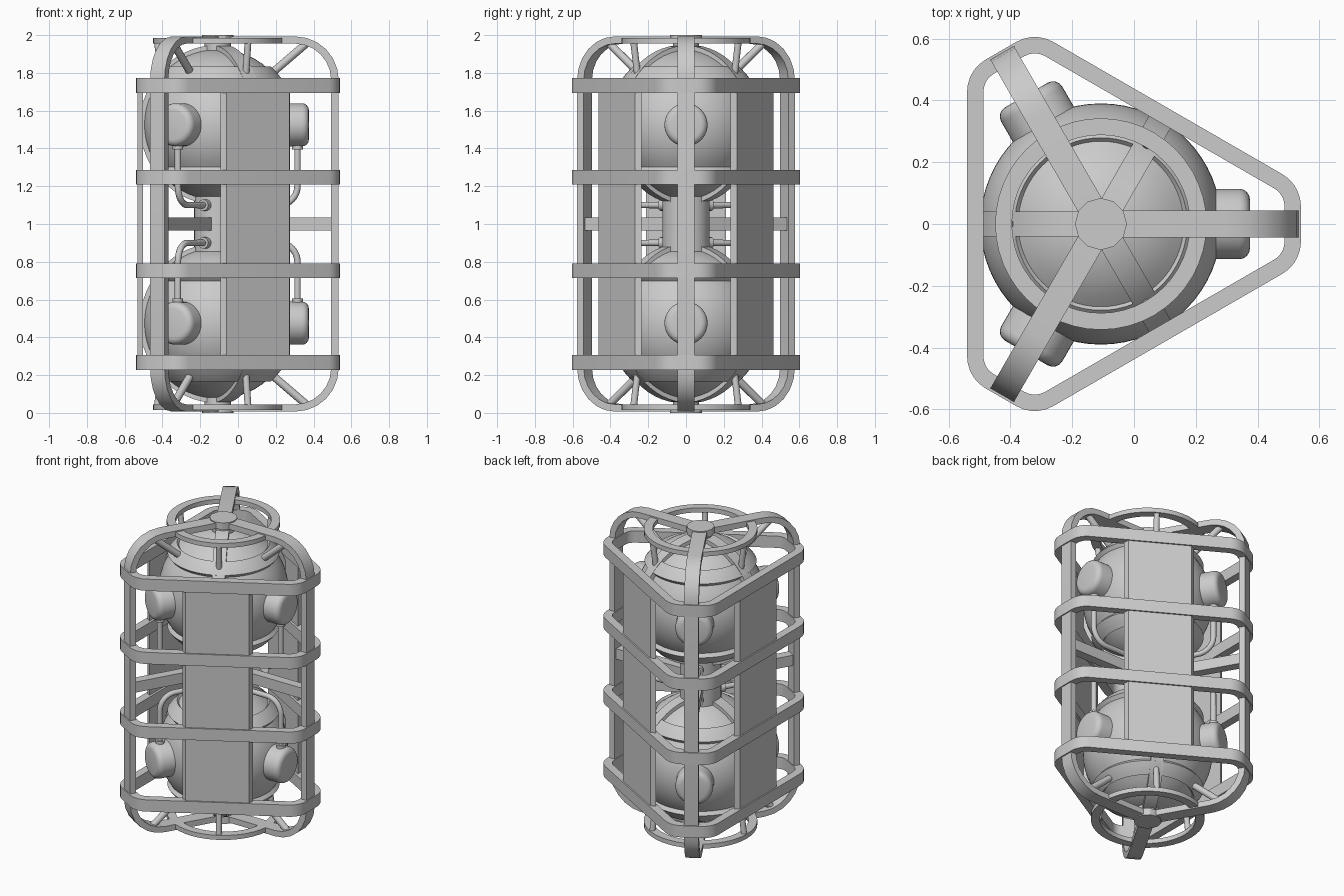
import bpy, bmesh
from math import sin, cos, pi, radians, tan
from mathutils import Vector

if "Cube" in bpy.data.objects:
    bpy.data.objects.remove(bpy.data.objects["Cube"])

CX = -0.107                      # axis of the triangular cage
CORNERS = [0, 120, 240]
SIDES = [60, 180, 300]


def polar(r, deg, z):
    a = radians(deg)
    return Vector((r * cos(a), r * sin(a), z))


def make(name, verts, faces, angle=30):
    me = bpy.data.meshes.new(name)
    me.from_pydata([(v[0] + CX, v[1], v[2]) for v in verts], [], faces)
    bm = bmesh.new()
    bm.from_mesh(me)
    bmesh.ops.remove_doubles(bm, verts=bm.verts, dist=1e-5)
    bmesh.ops.recalc_face_normals(bm, faces=bm.faces)
    bm.to_mesh(me)
    bm.free()
    ob = bpy.data.objects.new(name, me)
    bpy.context.collection.objects.link(ob)
    bpy.ops.object.select_all(action='DESELECT')
    ob.select_set(True)
    bpy.context.view_layer.objects.active = ob
    bpy.ops.object.shade_smooth_by_angle(angle=radians(angle))
    return ob


def band(name, outer, inner, lo, hi, place, closed=True):
    """Rectangular bar following two matching 2D loops, between two depths."""
    n = len(outer)
    verts = [place(p, d) for a, b in zip(outer, inner)
             for p, d in ((a, lo), (a, hi), (b, hi), (b, lo))]
    faces = []
    for i in range(n if closed else n - 1):
        j = (i + 1) % n
        for k in range(4):
            m = (k + 1) % 4
            faces.append((i * 4 + k, j * 4 + k, j * 4 + m, i * 4 + m))
    if not closed:
        faces += [(0, 1, 2, 3), tuple(range(4 * n - 4, 4 * n))]
    return make(name, verts, faces)


def lathe(name, profile, origin, direction, n=32, angle=30):
    """Spin (radius, height) points about a direction, capping both ends."""
    q = Vector(direction).to_track_quat('Z', 'Y')
    o = Vector(origin)
    verts = [o + q @ Vector((r * cos(2 * pi * i / n), r * sin(2 * pi * i / n), h))
             for r, h in profile for i in range(n)]
    m = len(profile)
    faces = [(k * n + i, k * n + (i + 1) % n, (k + 1) * n + (i + 1) % n, (k + 1) * n + i)
             for k in range(m - 1) for i in range(n)]
    faces += [tuple(range(n)), tuple(range((m - 1) * n, m * n))]
    return make(name, verts, faces, angle)


def rod(name, a, b, r, n=16):
    d = Vector(b) - Vector(a)
    return lathe(name, [(r, 0), (r, d.length)], a, d, n)


def box(name, deg, r0, r1, half_w, half_w2, z0, z1):
    """Radial block: width half_w at r0 and half_w2 at r1."""
    t = polar(1, deg + 90, 0)
    verts = [polar(r, deg, z) + t * w for z in (z0, z1)
             for r, w in ((r0, -half_w), (r0, half_w), (r1, half_w2), (r1, -half_w2))]
    return make(name, verts, [(0, 1, 2, 3), (4, 5, 6, 7), (0, 1, 5, 4),
                              (1, 2, 6, 5), (2, 3, 7, 6), (3, 0, 4, 7)], 15)


def tri_loop(side, tip, rad, seg=5):
    """Triangle with cut, rounded corners, by distance of sides and tips."""
    pts = []
    y = (side - tip * 0.5) / 0.866025
    for c in CORNERS:
        for s in (-1, 1):
            mid = c + 30 * s
            vert = polar(1, c, 0) * tip + polar(1, c + 90, 0) * (s * y)
            cen = vert - polar(rad / cos(radians(30)), mid, 0)
            for i in range(seg + 1):
                pts.append(cen + polar(rad, mid - 30 + 60 * i / seg, 0))
    return pts


# Four rounded triangular hoops
outer, inner = tri_loop(0.433, 0.647, 0.12), tri_loop(0.38, 0.594, 0.067)
for z in (0.267, 0.753, 1.247, 1.733):
    band("triangular_hoop", outer, inner, z - 0.039, z + 0.039,
         lambda p, d: (p[0], p[1], d))


# Corner ribs running from top hub to bottom hub
def rib_path(r, h, rad, seg=6):
    up = [(r - rad + rad * sin(t), 1 + h - rad + rad * cos(t))
          for t in (pi / 2 * i / seg for i in range(seg + 1))]
    up = [(0.0, 1 + h)] + up
    return up + [(x, 2 - z) for x, z in reversed(up)]


for c in CORNERS:
    t = polar(1, c + 90, 0)
    band("corner_rib", rib_path(0.64, 0.993, 0.23), rib_path(0.6, 0.955, 0.192),
         -0.044, 0.044, lambda p, d: polar(p[0], c, p[1]) + t * d, False)
    # horizontal spoke tying the rib to the central column
    box("middle_spoke", c, 0.05, 0.61, 0.03, 0.03, 0.965, 1.035)

# Side panels with chamfered long edges
for a in SIDES:
    box("side_panel", a, 0.395, 0.424, 0.213, 0.193, 0.267, 1.733)

# Central column between the tanks
rod("central_column", (0, 0, 0.8), (0, 0, 1.2), 0.125, 32)

# Tank profile: sphere with a raised collar near each pole
R, RB, RC = 0.39, 0.417, 0.4
half = [(R * cos(radians(l)), R * sin(radians(l))) for l in range(0, 36, 5)]
half += [(RB * cos(radians(l)), RB * sin(radians(l))) for l in (36, 40, 44, 48)]
half += [(RC * cos(radians(l)), RC * sin(radians(l))) for l in (48, 54, 60, 66, 72, 78, 84, 89.5)]
tank = [(r, -z) for r, z in reversed(half[1:])] + half

circle = [(cos(2 * pi * i / 48), sin(2 * pi * i / 48)) for i in range(48)]
for s, tag in ((1, "upper"), (-1, "lower")):
    def Z(z):
        return 1 + s * z
    lathe(tag + "_tank", tank, (0, 0, Z(0.525)), (0, 0, 1), 64, 25)

    # Flat straps over the tank
    for a in SIDES:
        t = polar(1, a + 90, 0)
        arc = [(cos(radians(l)), sin(radians(l))) for l in range(-90, 91, 6)]
        band(tag + "_tank_strap", [(x * 0.412, y * 0.423) for x, y in arc],
             [(x * 0.375, y * 0.375) for x, y in arc], -0.04, 0.04,
             lambda p, d: polar(p[0], a, Z(0.525) + p[1]) + t * d, False)

    # Hub, neck and round guard ring at the end of the cage
    rod(tag + "_hub", (0, 0, Z(0.955)), (0, 0, Z(1.0)), 0.084, 12)
    rod(tag + "_neck", (0, 0, Z(0.9)), (0, 0, Z(0.96)), 0.07, 24)
    band(tag + "_guard_ring", [(x * 0.342, y * 0.342) for x, y in circle],
         [(x * 0.288, y * 0.288) for x, y in circle], Z(0.955), Z(0.985),
         lambda p, d: (p[0], p[1], d))

    # Struts from ribs and guard ring to the tank
    for c in CORNERS:
        rod(tag + "_rib_strut", polar(0.48, c, Z(0.965)), polar(0.27, c, Z(0.785)), 0.021)
    for a in SIDES:
        rod(tag + "_ring_strut", polar(0.32, a, Z(0.965)), polar(0.295, a, Z(0.78)), 0.018)

    for c in CORNERS:
        # Rounded pod on the tank flank
        b = 0.035
        pod = [(0.114, 0.28)] + [(0.114 - b + b * cos(t), 0.482 - b + b * sin(t))
                                 for t in (pi / 8 * i for i in range(5))]
        lathe(tag + "_pod", pod, (0, 0, Z(0.525)), polar(1, c, 0), 40)

        # Bent pipe from the pod to the column
        pr = 0.1
        path = [(0.422, 0.43)] + [(0.422 - pr + pr * cos(t), 0.2 - pr * sin(t))
                                  for t in (pi / 16 * i for i in range(9))] + [(0.11, 0.1)]
        cu = bpy.data.curves.new(tag + "_pipe", 'CURVE')
        cu.dimensions = '3D'
        cu.bevel_depth = 0.017
        cu.bevel_resolution = 3
        sp = cu.splines.new('POLY')
        sp.points.add(len(path) - 1)
        for pt, (r, z) in zip(sp.points, path):
            pt.co = (*(polar(r, c, Z(z)) + Vector((CX, 0, 0))), 1)
        ob = bpy.data.objects.new(tag + "_pipe", cu)
        bpy.context.collection.objects.link(ob)
        bpy.ops.object.select_all(action='DESELECT')
        ob.select_set(True)
        bpy.context.view_layer.objects.active = ob
        bpy.ops.object.convert(target='MESH')
        bpy.ops.object.shade_smooth_by_angle(angle=radians(40))
        # Pipe collars
        rod(tag + "_pipe_collar", polar(0.422, c, Z(0.395)), polar(0.422, c, Z(0.43)), 0.028)
        rod(tag + "_pipe_flange", polar(0.11, c, Z(0.1)), polar(0.155, c, Z(0.1)), 0.03)
